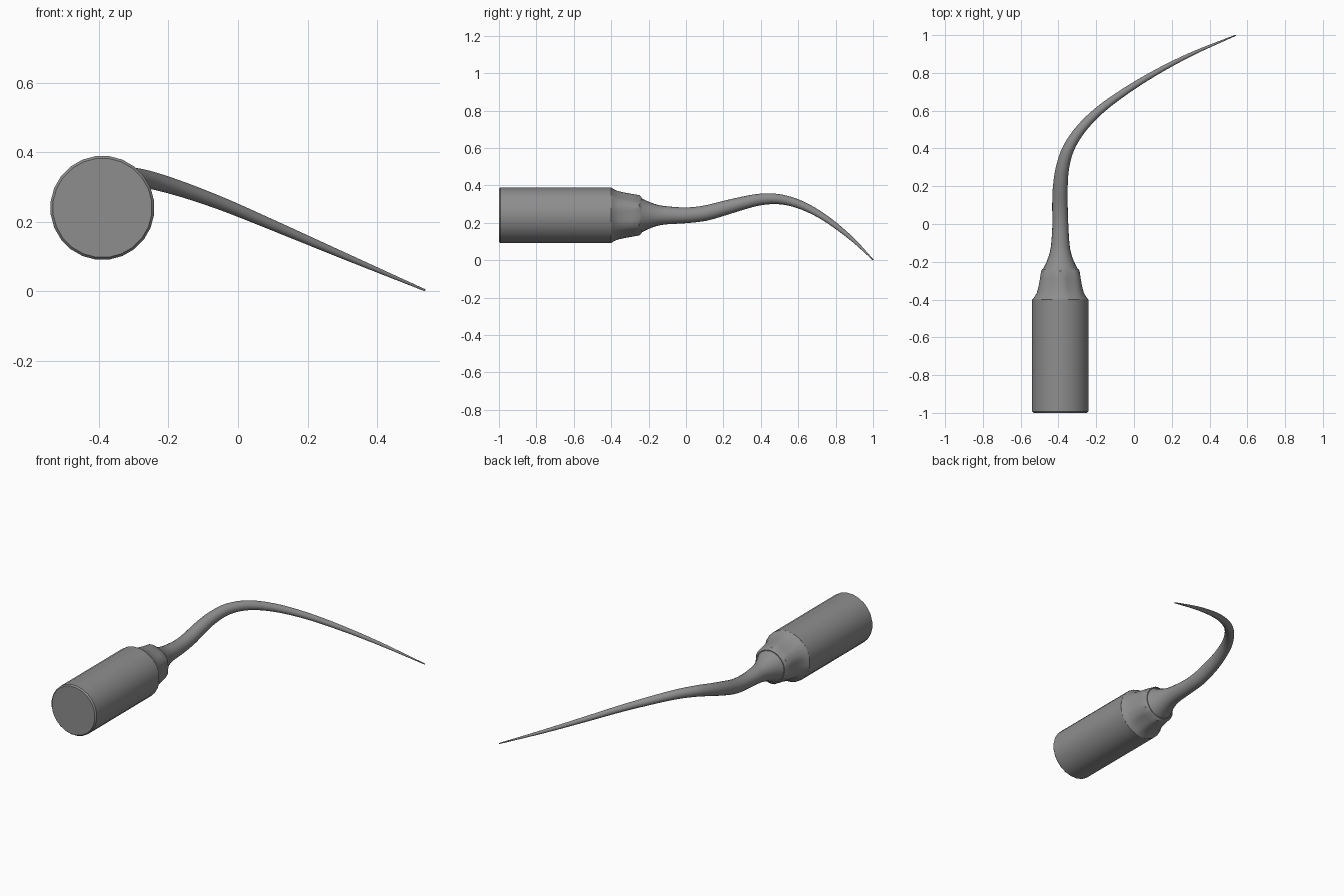
import bpy, bmesh, math
from mathutils import Vector

if "Cube" in bpy.data.objects:
    bpy.data.objects.remove(bpy.data.objects["Cube"])

AXIS_X, AXIS_Z = -0.39, 0.24

steel = bpy.data.materials.new("grey steel")
steel.diffuse_color = (0.27, 0.27, 0.27, 1)
steel.use_nodes = True
steel.node_tree.nodes["Principled BSDF"].inputs["Base Color"].default_value = steel.diffuse_color


def loft(name, rings):
    """Skin a closed solid through rings of points."""
    bm = bmesh.new()
    vs = [[bm.verts.new(p) for p in ring] for ring in rings]
    n = len(vs[0])
    for a, b in zip(vs, vs[1:]):
        for i in range(n):
            j = (i + 1) % n
            bm.faces.new((a[i], a[j], b[j], b[i]))
    bm.faces.new(vs[0])
    bm.faces.new(vs[-1])
    bmesh.ops.recalc_face_normals(bm, faces=bm.faces)
    mesh = bpy.data.meshes.new(name)
    bm.to_mesh(mesh)
    bm.free()
    ob = bpy.data.objects.new(name, mesh)
    bpy.context.collection.objects.link(ob)
    mesh.materials.append(steel)
    bpy.ops.object.select_all(action='DESELECT')
    ob.select_set(True)
    bpy.context.view_layer.objects.active = ob
    bpy.ops.object.shade_smooth_by_angle(angle=math.radians(32))
    return ob


def ring(y, r, n, flat=None):
    """Circle around the handle axis, optionally trimmed by six wrench flats."""
    pts = []
    for i in range(n):
        a = 2 * math.pi * (i + 0.5) / n
        rr = r
        if flat:
            d = (a + math.pi / 6) % (math.pi / 3) - math.pi / 6
            rr = min(r, flat / math.cos(d))
        pts.append(Vector((AXIS_X + rr * math.cos(a), y, AXIS_Z + rr * math.sin(a))))
    return pts


# Cylindrical base
loft("base", [ring(y, r, 24) for y, r in
              [(-1, 0.143), (-0.992, 0.15), (-0.4, 0.15)]])

# Tapered collar with wrench flats
loft("collar", [ring(y, r, 48, f) for y, r, f in
                [(-0.4, 0.149, None), (-0.385, 0.139, 0.136), (-0.365, 0.13, 0.125),
                 (-0.33, 0.122, 0.115), (-0.29, 0.115, 0.108), (-0.25, 0.108, 0.102),
                 (-0.238, 0.096, None)]])

# Curved tapering tip: x, y, z, radius
KEYS = [(-0.39, -0.25, 0.24, 0.098), (-0.39, -0.2, 0.24, 0.073),
        (-0.39, -0.15, 0.24, 0.056), (-0.39, -0.1, 0.24, 0.048),
        (-0.39, 0.0, 0.24, 0.042), (-0.392, 0.1, 0.251, 0.041),
        (-0.39, 0.2, 0.277, 0.039), (-0.378, 0.3, 0.304, 0.035),
        (-0.347, 0.4, 0.325, 0.031), (-0.283, 0.5, 0.326, 0.027),
        (-0.185, 0.6, 0.301, 0.023), (-0.05, 0.7, 0.253, 0.019),
        (0.112, 0.8, 0.185, 0.015), (0.305, 0.9, 0.102, 0.010),
        (0.538, 0.999, 0.003, 0.003)]
keys = [Vector(k) for k in KEYS]
keys = [2 * keys[0] - keys[1]] + keys + [2 * keys[-1] - keys[-2]]

# Smooth the path with a Catmull-Rom spline
path = []
STEPS = 4
for a, b, c, d in zip(keys, keys[1:], keys[2:], keys[3:]):
    for s in range(STEPS):
        t = s / STEPS
        path.append(0.5 * (2 * b + (c - a) * t + (2 * a - 5 * b + 4 * c - d) * t ** 2
                           + (3 * b - a - 3 * c + d) * t ** 3))
path.append(keys[-2])

rings = []
for i, p in enumerate(path):
    tan = (path[min(i + 1, len(path) - 1)] - path[max(i - 1, 0)]).to_3d().normalized()
    side = tan.cross(Vector((0, 0, 1))).normalized()
    up = side.cross(tan)
    rings.append([p.to_3d() + p.w * (side * math.cos(a) + up * math.sin(a))
                  for a in (2 * math.pi * k / 20 for k in range(20))])
loft("curved_tip", rings)
